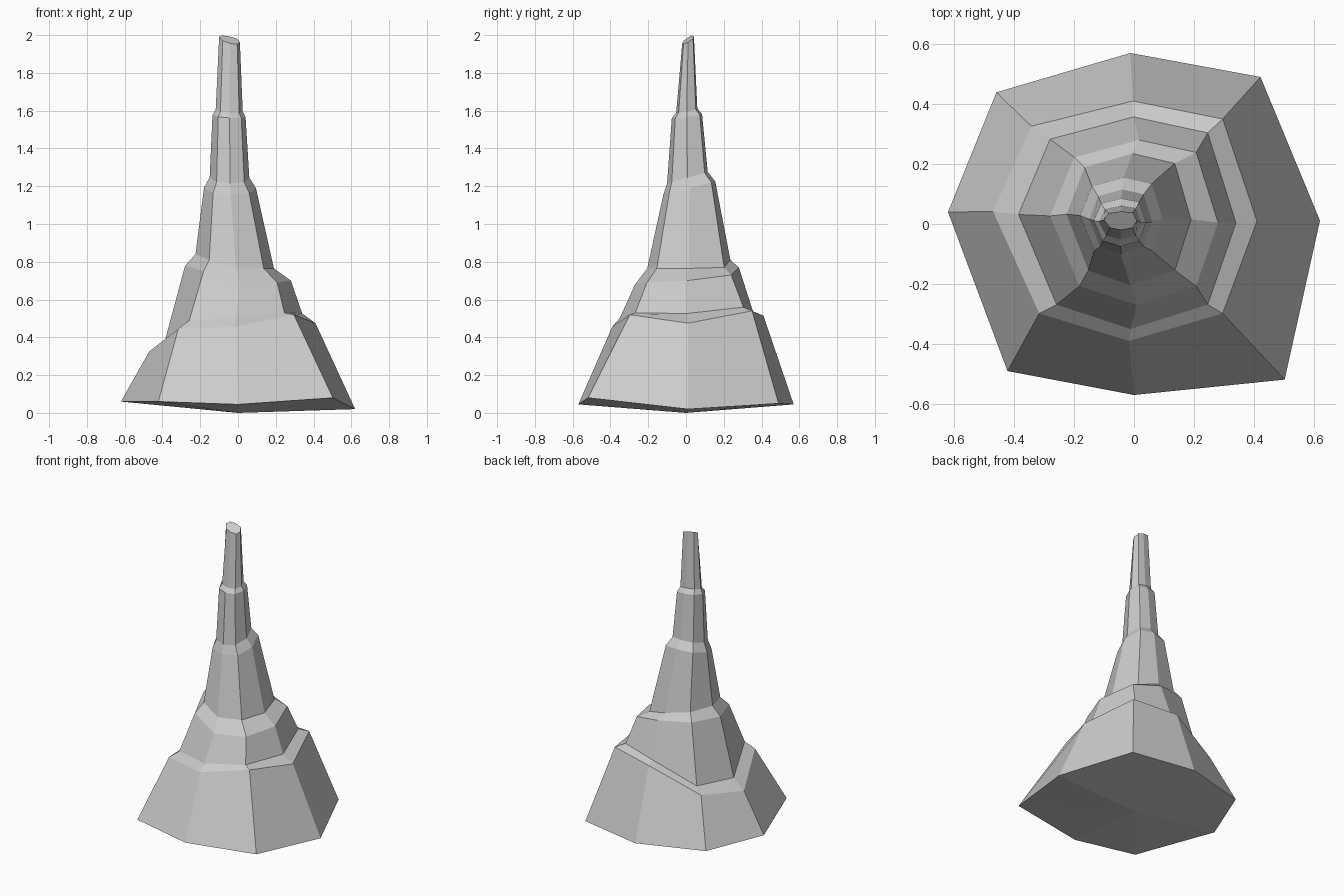
import bpy
import bmesh

default_cube = bpy.data.objects.get("Cube")
if default_cube:
    bpy.data.objects.remove(default_cube, do_unlink=True)

# One flat stone colour
stone = bpy.data.materials.new("grey_stone")
stone.use_nodes = True
stone.diffuse_color = (0.6, 0.6, 0.6, 1)
stone.node_tree.nodes["Principled BSDF"].inputs["Base Color"].default_value = (0.6, 0.6, 0.6, 1)

# Eight-cornered outlines in unit size, counter-clockwise from +x
FOOT = [(1, .02), (.68, .86), (-.02, 1), (-.74, .77),
        (-1, .07), (-.68, -.86), (0, -1), (.81, -.91)]
TIER = [(1, 0), (.74, .85), (.06, 1), (-.71, .79),
        (-1, .08), (-.65, -.77), (.03, -1), (.74, -.77)]


def tilted(outline, middle, tilt_x, tilt_y):
    """Heights of the corners on a sloping cut."""
    return [middle + tilt_x * x + tilt_y * y for x, y in outline]


def ring(bm, outline, x_range, y_range, heights):
    """Place an outline between the given limits, one height per corner."""
    (x0, x1), (y0, y1) = x_range, y_range
    return [bm.verts.new(((x0 + x1) / 2 + u * (x1 - x0) / 2,
                          (y0 + y1) / 2 + v * (y1 - y0) / 2, h))
            for (u, v), h in zip(outline, heights)]


def bridge(bm, lower, upper):
    """Join two rings with a band of quads."""
    count = len(lower)
    for i in range(count):
        j = (i + 1) % count
        bm.faces.new((lower[i], lower[j], upper[j], upper[i]))


bm = bmesh.new()

# Foot, uneven ledges and the stepped tiers above them
rings = [
    ring(bm, FOOT, (-.62, .62), (-.57, .57), [.02, .05, .045, .06, .06, .06, .045, .08]),
    ring(bm, TIER, (-.47, .41), (-.39, .41), [.475, .54, .515, .37, .325, .445, .457, .52]),
    ring(bm, TIER, (-.385, .34), (-.35, .357), [.526, .56, .53, .4, .39, .49, .503, .53]),
    ring(bm, TIER, (-.28, .28), (-.27, .28), [.7, .73, .77, .79, .78, .75, .68, .69]),
    ring(bm, TIER, (-.225, .19), (-.205, .235), [.765, .77, .81, .84, .84, .81, .765, .765]),
]

# Upper tiers: limits in x and y, then a sloping cut
for x_range, y_range, cut in [
    ((-.18, .095), (-.12, .155), (1.19, 0, .035)),
    ((-.15, .06), (-.1, .115), (1.245, 0, .03)),
    ((-.135, .04), (-.075, .085), (1.572, -.005, .01)),
    ((-.118, .025), (-.052, .06), (1.6, -.005, .012)),
    ((-.1, .01), (-.02, .042), (1.975, -.013, .018)),
]:
    rings.append(ring(bm, TIER, x_range, y_range, tilted(TIER, *cut)))

for lower, upper in zip(rings, rings[1:]):
    bridge(bm, lower, upper)

# Sloping cap and shallow pointed underside
bm.faces.new(rings[-1])
centre = bm.verts.new((0, 0, 0))
foot = rings[0]
for i, corner in enumerate(foot):
    bm.faces.new((foot[(i + 1) % len(foot)], corner, centre))

bmesh.ops.recalc_face_normals(bm, faces=bm.faces)
mesh = bpy.data.meshes.new("rock_spire")
bm.to_mesh(mesh)
bm.free()
mesh.materials.append(stone)
spire = bpy.data.objects.new("rock_spire", mesh)
bpy.context.collection.objects.link(spire)
